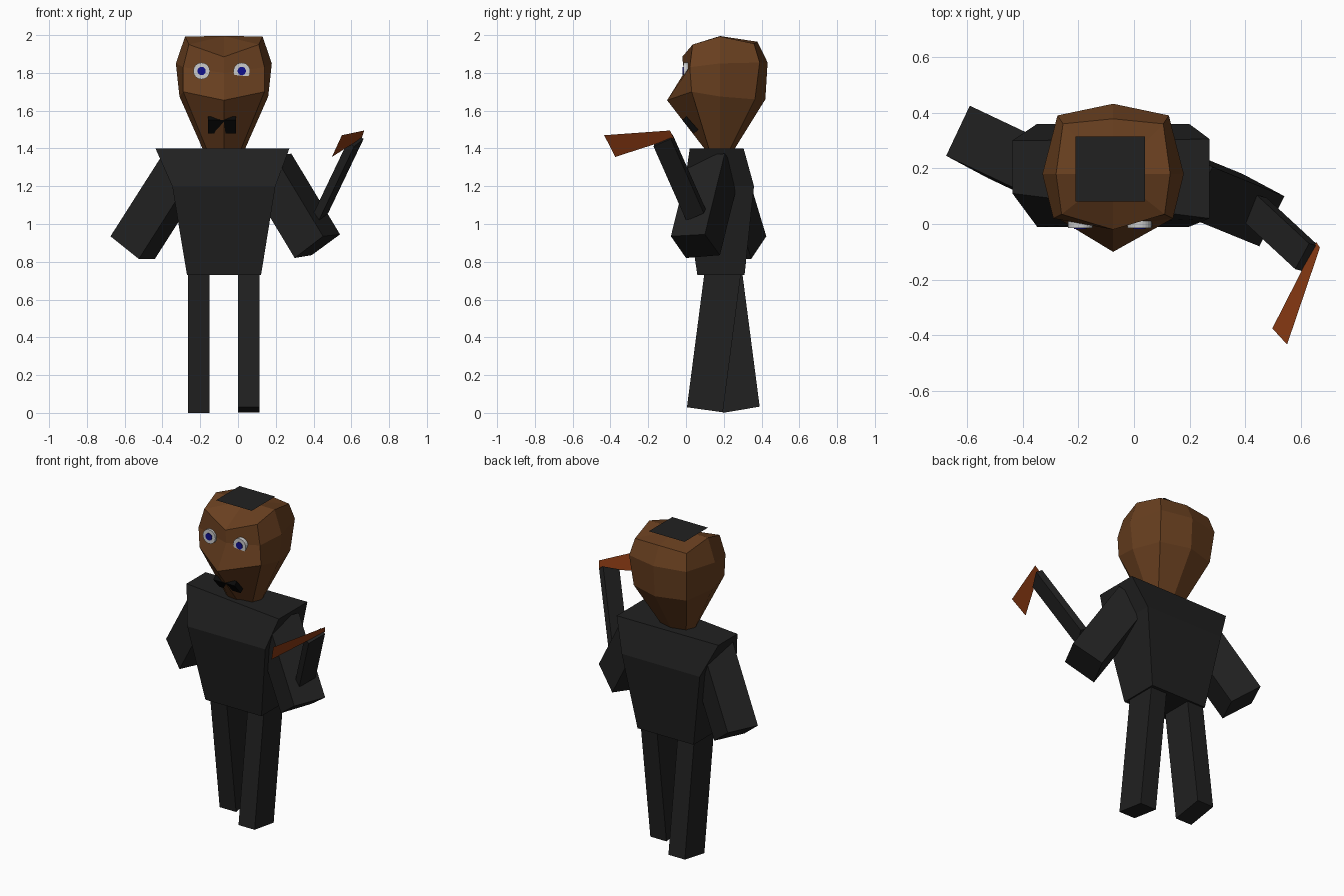
import bpy, bmesh
from math import radians
from mathutils import Vector

if "Cube" in bpy.data.objects:
    bpy.data.objects.remove(bpy.data.objects["Cube"])

CX = -0.075  # centre line of the body


def material(name, r, g, b):
    m = bpy.data.materials.new(name)
    m.diffuse_color = (r, g, b, 1)
    m.use_nodes = True
    m.node_tree.nodes["Principled BSDF"].inputs["Base Color"].default_value = m.diffuse_color
    return m


CLOTH = material("dark_cloth", 0.015, 0.015, 0.015)
SKIN = material("brown_skin", 0.14, 0.05, 0.014)
RUST = material("rust_blade", 0.27, 0.045, 0.007)
WHITE = material("eye_grey", 0.55, 0.55, 0.55)
BLUE = material("pupil_blue", 0.005, 0.005, 0.27)
BLACK = material("mouth_black", 0.003, 0.003, 0.003)


def loft(name, rings, mat, top_point=None):
    """Skin a stack of equal-sized rings, capped at both ends."""
    bm = bmesh.new()
    vr = [[bm.verts.new(p) for p in ring] for ring in rings]
    n = len(vr[0])
    for a, b in zip(vr, vr[1:]):
        for i in range(n):
            bm.faces.new((a[i], a[(i + 1) % n], b[(i + 1) % n], b[i]))
    bm.faces.new(vr[0][::-1])
    if top_point:
        tip = bm.verts.new(top_point)
        for i in range(n):
            bm.faces.new((vr[-1][i], vr[-1][(i + 1) % n], tip))
    else:
        bm.faces.new(vr[-1])
    bmesh.ops.recalc_face_normals(bm, faces=bm.faces)
    return finish(name, bm, mat)


def finish(name, bm, mat):
    me = bpy.data.meshes.new(name)
    bm.to_mesh(me)
    bm.free()
    ob = bpy.data.objects.new(name, me)
    bpy.context.collection.objects.link(ob)
    me.materials.append(mat)
    return ob


def limb(name, end, axis, length, mat=CLOTH):
    """Extrude a four-cornered end face along an axis."""
    step = Vector(axis).normalized() * length
    return loft(name, [end, [Vector(p) + step for p in end]], mat)


def sheet(name, pts, mat):
    bm = bmesh.new()
    bm.faces.new([bm.verts.new(p) for p in pts])
    return finish(name, bm, mat)


def rect(x0, x1, y0, y1, z):
    return [(x0, y0, z), (x1, y0, z), (x1, y1, z), (x0, y1, z)]


# Torso: waist, chest and slanted shoulders
loft("torso", [
    rect(-0.27, 0.122, 0.06, 0.31, 0.73),
    rect(-0.348, 0.198, -0.01, 0.36, 1.20),
    [(-0.437, 0.11, 1.40), (0.272, 0.02, 1.40), (0.272, 0.305, 1.40), (-0.437, 0.30, 1.40)],
], CLOTH)

# Legs: one stepping forward, one back
for name, x0, x1, (yf, zf), (yb, zb), lean in (
        ("right_leg", 0.0, 0.113, (0.005, 0.03), (0.195, 0.003), 0.13),
        ("left_leg", -0.265, -0.15, (0.195, 0.0), (0.39, 0.033), -0.13)):
    limb(name, [(x0, yf, zf), (x1, yf, zf), (x1, yb, zb), (x0, yb, zb)], (0, lean, 1), 0.75)

# Upper arms, raised forearm
limb("right_upper_arm", [(0.54, 0.10, 0.945), (0.45, -0.08, 0.935),
                         (0.30, 0.0, 0.82), (0.39, 0.18, 0.835)], (-0.505, 0.206, 0.838), 0.51)
limb("left_arm", [(-0.675, 0.245, 0.935), (-0.59, 0.425, 0.935),
                  (-0.44, 0.345, 0.815), (-0.525, 0.165, 0.815)], (0.52, -0.246, 0.816), 0.51)
limb("right_forearm", [(0.477, 0.094, 1.057), (0.427, 0.002, 1.017),
                       (0.391, 0.012, 1.039), (0.441, 0.104, 1.079)], (0.40, -0.37, 0.837), 0.47)

# Flat blade
sheet("blade", [(0.55, -0.433, 1.47), (0.497, -0.375, 1.355),
                (0.655, -0.065, 1.455), (0.668, -0.085, 1.495)], RUST)


# Head: eight-sided rings, mirrored about the centre line
def head_ring(front, front_corner, side, back_corner, back):
    right = [front_corner, side, back_corner]
    ring = [(CX, *front)] + [(CX + x, y, z) for x, y, z in right] + [(CX, *back)]
    return ring + [(CX - x, y, z) for x, y, z in reversed(right)]


loft("head", [
    head_ring((0.12, 1.37), (0.08, 0.13, 1.37), (0.10, 0.18, 1.37), (0.08, 0.22, 1.37), (0.24, 1.37)),
    head_ring((-0.10, 1.655), (0.215, 0.03, 1.70), (0.235, 0.18, 1.675), (0.185, 0.365, 1.66), (0.42, 1.66)),
    head_ring((-0.01, 1.80), (0.215, 0.02, 1.83), (0.254, 0.18, 1.85), (0.20, 0.39, 1.855), (0.432, 1.855)),
    head_ring((-0.02, 1.885), (0.185, 0.035, 1.95), (0.205, 0.18, 1.993), (0.18, 0.36, 1.955), (0.378, 1.965)),
], SKIN, (CX, 0.18, 1.995))

# Flat hair patch
sheet("hair_patch", rect(-0.21, 0.04, 0.08, 0.315, 2.0), CLOTH)

# Mouth slab following the chin slope
mouth = [(-0.16, 0.042, 1.48), (-0.01, 0.042, 1.48), (-0.01, -0.02, 1.55), (-0.16, -0.02, 1.55)]
limb("mouth", mouth, (0, 0.75, 0.66), 0.03, BLACK)

# Eyes and pupils
for side, x in (("right", 0.02), ("left", -0.193)):
    for part, r, y, mat in (("eye", 0.044, -0.014, WHITE), ("pupil", 0.022, -0.018, BLUE)):
        bpy.ops.mesh.primitive_cylinder_add(vertices=24, radius=r, depth=0.03,
                                            location=(x, y + 0.015, 1.81), rotation=(radians(90), 0, 0))
        ob = bpy.context.object
        ob.name = f"{side}_{part}"
        ob.data.materials.append(mat)
